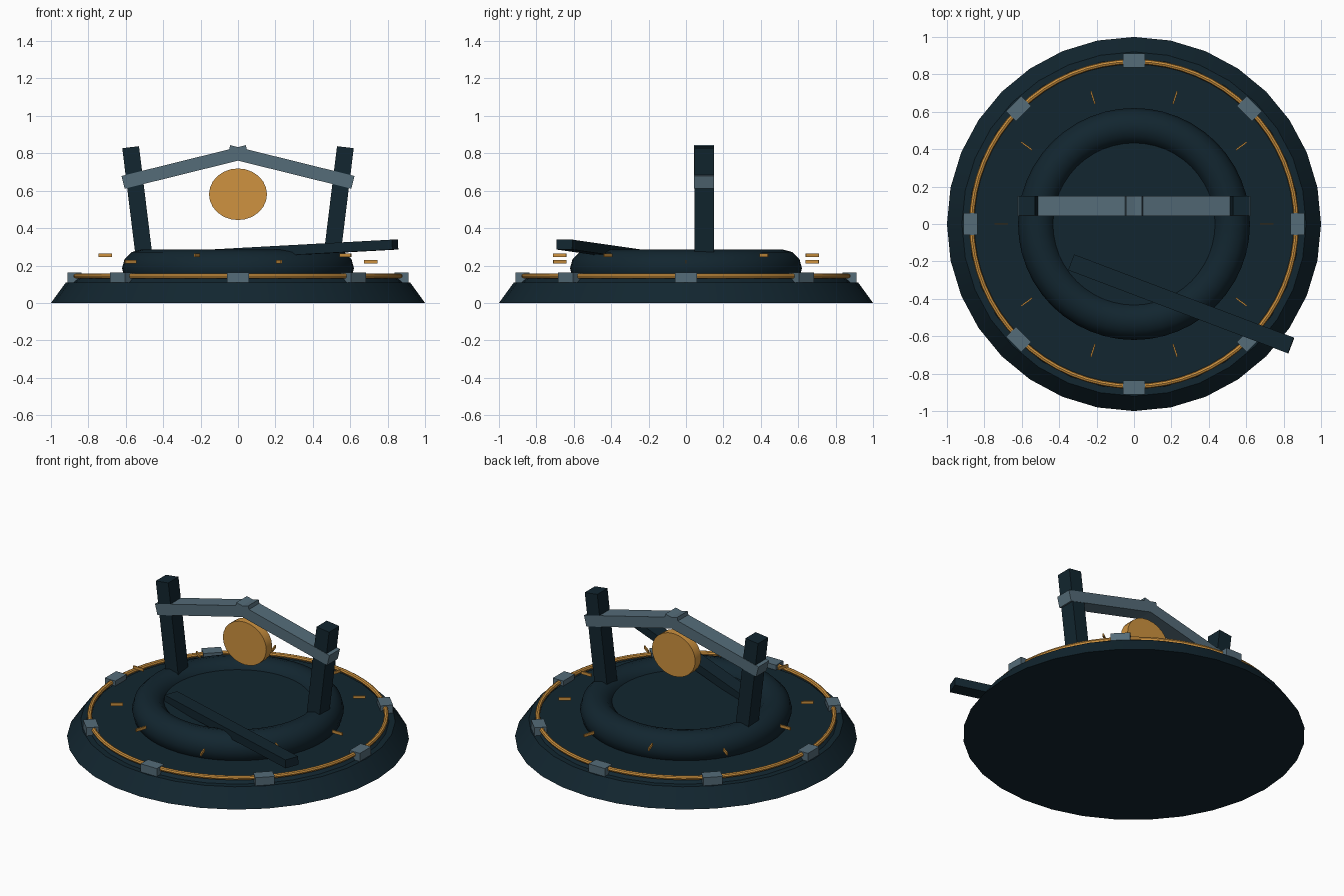
import bpy
from math import radians, sin, cos, pi, atan2, hypot
from mathutils import Vector

cube = bpy.data.objects.get("Cube")
if cube:
    bpy.data.objects.remove(cube, do_unlink=True)


def material(name, rgb):
    m = bpy.data.materials.new(name)
    m.use_nodes = True
    m.diffuse_color = (*rgb, 1)
    m.node_tree.nodes["Principled BSDF"].inputs["Base Color"].default_value = (*rgb, 1)
    return m


NAVY = material("dark navy", (0.006, 0.019, 0.029))
STEEL = material("blue grey", (0.09, 0.15, 0.19))
AMBER = material("amber", (0.62, 0.29, 0.05))


def finish(name, mat, smooth=False):
    ob = bpy.context.object
    ob.name = name
    ob.data.materials.append(mat)
    if smooth:
        bpy.ops.object.shade_smooth_by_angle(angle=radians(35))
    return ob


def box(name, mat, centre, size, rot=(0, 0, 0)):
    bpy.ops.mesh.primitive_cube_add(size=1, location=centre, rotation=rot)
    ob = finish(name, mat)
    ob.scale = size
    return ob


def drum(name, mat, r_low, r_high, z_low, z_high, sides=32):
    bpy.ops.mesh.primitive_cone_add(vertices=sides, radius1=r_low, radius2=r_high,
                                    depth=z_high - z_low,
                                    location=(0, 0, (z_low + z_high) / 2))
    return finish(name, mat, True)


def ring(name, mat, radius, tube, z, around, section):
    bpy.ops.mesh.primitive_torus_add(major_radius=radius, minor_radius=tube,
                                     major_segments=around, minor_segments=section,
                                     location=(0, 0, z))
    return finish(name, mat, True)


# Stepped platform
drum("base", NAVY, 1.0, 0.92, 0, 0.11)
drum("upper_deck", NAVY, 0.89, 0.86, 0.105, 0.13)
ring("raised_rim", NAVY, 0.52, 0.1, 0.185, 48, 12)
drum("inner_floor", NAVY, 0.45, 0.45, 0.13, 0.235, 48)

# Glowing band with clamps around the edge
ring("edge_band", AMBER, 0.868, 0.014, 0.144, 64, 8)
for i in range(8):
    a = i * pi / 4
    box(f"clamp_{i + 1}", STEEL, (0.873 * cos(a), 0.873 * sin(a), 0.136),
        (0.075, 0.115, 0.052), (0, 0, a))

# Floating radial markers at alternating heights
for i in range(10):
    a = i * pi / 5
    box(f"marker_{i + 1}", AMBER, (0.71 * cos(a), 0.71 * sin(a), 0.255 if i % 2 else 0.22),
        (0.072, 0.008, 0.018), (0, 0, a))

# Leaning posts and the two halves of the peaked crossbeam
for side, s in (("left", 1), ("right", -1)):
    box(f"{side}_post", NAVY, (s * 0.535, 0.097, 0.515), (0.09, 0.104, 0.64),
        (0, s * radians(7), 0))
    box(f"{side}_crossbeam", STEEL, (s * 0.282, 0.097, 0.727), (0.685, 0.107, 0.07),
        (0, s * radians(13.9), 0))

# Hanging disc
bpy.ops.mesh.primitive_cylinder_add(vertices=24, radius=1, depth=1,
                                    location=(0, 0.097, 0.581),
                                    rotation=(pi / 2, 0, 0))
disc = finish("hanging_disc", AMBER, True)
disc.scale = (0.155, 0.138, 0.06)

# Fallen beam resting across the rim
start, end = Vector((-0.335, -0.205, 0.248)), Vector((0.84, -0.65, 0.312))
d = end - start
box("fallen_beam", NAVY, (start + end) / 2, (d.length, 0.09, 0.053),
    (0, -atan2(d.z, hypot(d.x, d.y)), atan2(d.y, d.x)))
